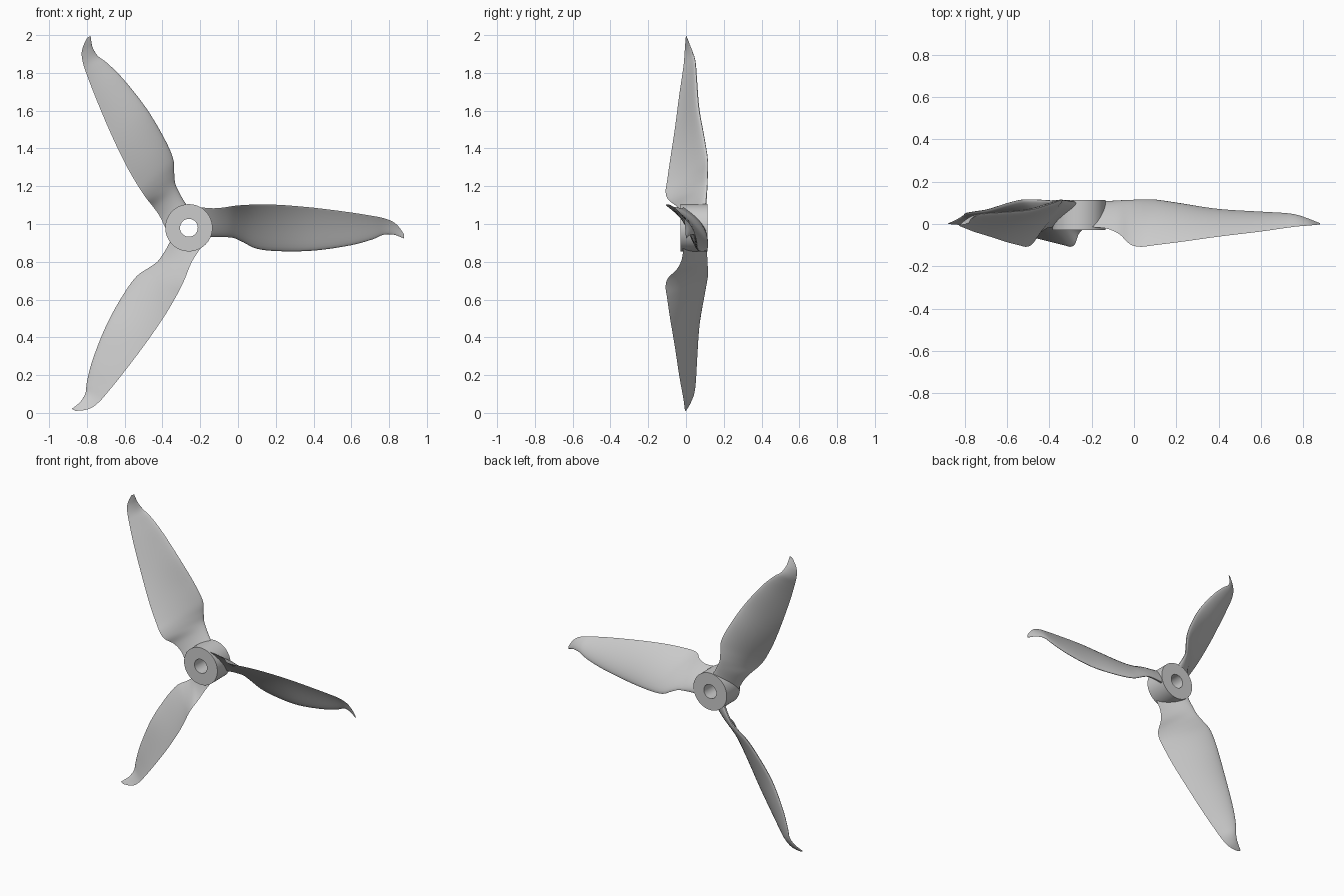
import bpy, bmesh
from math import cos, sin, pi, radians, sqrt
from mathutils import Vector, Matrix

if "Cube" in bpy.data.objects:
    bpy.data.objects.remove(bpy.data.objects["Cube"])

CENTRE = Vector((-0.26, 0, 0.98))

# blade stations: radius, trailing edge y z, leading edge y z, thickness
STATIONS = [
    (0.06, -0.015, 0.108, 0.100, -0.052, 0.050),
    (0.13, -0.022, 0.103, 0.105, -0.047, 0.038),
    (0.19, -0.048, 0.108, 0.110, -0.048, 0.032),
    (0.24, -0.095, 0.116, 0.113, -0.054, 0.030),
    (0.29, -0.108, 0.120, 0.115, -0.077, 0.031),
    (0.36, -0.100, 0.123, 0.114, -0.111, 0.032),
    (0.48, -0.085, 0.121, 0.096, -0.124, 0.032),
    (0.66, -0.060, 0.106, 0.068, -0.121, 0.029),
    (0.85, -0.037, 0.082, 0.056, -0.094, 0.023),
    (0.97, -0.020, 0.063, 0.050, -0.062, 0.018),
    (1.03, -0.012, 0.051, 0.042, -0.037, 0.014),
    (1.08, -0.008, 0.032, 0.026, -0.036, 0.010),
    (1.113, -0.005, 0.003, 0.013, -0.046, 0.007),
    (1.14, -0.002, -0.036, 0.002, -0.057, 0.004),
]
STEPS, HALF = 5, 14


def spline(rows):
    """Smooth the stations with a Catmull-Rom spline."""
    out = []
    for i in range(len(rows) - 1):
        p = [rows[max(0, min(len(rows) - 1, i + k))] for k in (-1, 0, 1, 2)]
        for s in range(STEPS):
            t = s / STEPS
            out.append([0.5 * (2 * b + (c - a) * t + (2*a - 5*b + 4*c - d) * t**2
                               + (3*b - a - 3*c + d) * t**3)
                        for a, b, c, d in zip(*p)])
    return out + [list(rows[-1])]


def section(r, ty, tz, ly, lz, th):
    """Cambered aerofoil ring between the leading and trailing edges."""
    le, d = Vector((r, ly, lz)), Vector((0, ty - ly, tz - lz))
    n = Vector((0, d.z, -d.y)).normalized()
    ring = []
    for k in range(2 * HALF):
        t = 0.5 - 0.5 * cos(pi * k / HALF)
        half = 5 * th * (0.2969 * sqrt(t) - 0.126 * t - 0.3516 * t**2
                         + 0.2843 * t**3 - 0.1015 * t**4)
        side = 1 if k <= HALF else -1
        camber = 0.05 * d.length * 4 * t * (1 - t)
        ring.append(le + d * t + n * (camber + side * half))
    return ring


def finish(name, bm):
    bmesh.ops.recalc_face_normals(bm, faces=bm.faces)
    mesh = bpy.data.meshes.new(name)
    bm.to_mesh(mesh)
    bm.free()
    ob = bpy.data.objects.new(name, mesh)
    bpy.context.collection.objects.link(ob)
    ob.location = CENTRE
    bpy.ops.object.select_all(action='DESELECT')
    ob.select_set(True)
    bpy.context.view_layer.objects.active = ob
    bpy.ops.object.shade_smooth_by_angle(angle=radians(40))
    return ob


def skin(bm, rings, closed=False):
    """Bridge successive vertex rings with quads."""
    n = len(rings[0])
    for i in range(len(rings) if closed else len(rings) - 1):
        a, b = rings[i], rings[(i + 1) % len(rings)]
        for k in range(n):
            bm.faces.new((a[k], a[(k + 1) % n], b[(k + 1) % n], b[k]))


# hub: ring with a bore through it
bm = bmesh.new()
profile = [(0.047, -0.028), (0.125, -0.028), (0.125, 0.113), (0.047, 0.113)]
skin(bm, [[bm.verts.new((r * cos(2 * pi * k / 64), y, r * sin(2 * pi * k / 64)))
           for k in range(64)] for r, y in profile], closed=True)
finish("hub", bm)

# three twisted blades
for i in range(3):
    bm = bmesh.new()
    rings = [[bm.verts.new(v) for v in section(*row)] for row in spline(STATIONS)]
    skin(bm, rings)
    bm.faces.new(rings[0])
    bm.faces.new(rings[-1])
    bm.transform(Matrix.Rotation(-i * 2 * pi / 3, 4, 'Y'))
    finish(f"blade_{i + 1}", bm)
